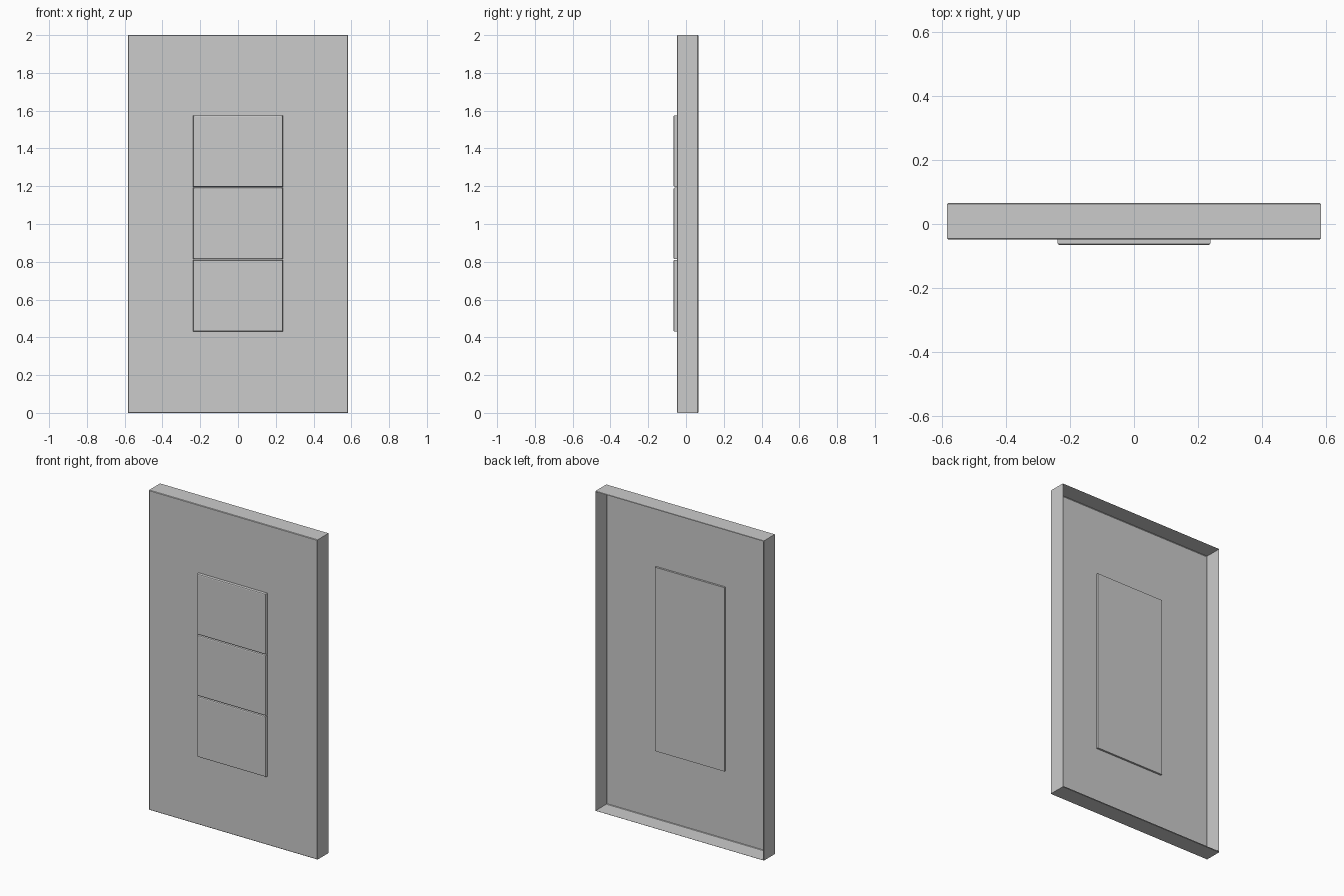
import bpy, bmesh

if "Cube" in bpy.data.objects:
    bpy.data.objects.remove(bpy.data.objects["Cube"])


def shell(name, cx, cz, width, height, rings):
    """Rectangular tray: rings of (y, inset); the first ring is capped, the last left open."""
    bm = bmesh.new()
    loops = []
    for y, inset in rings:
        hw, hh = width / 2 - inset, height / 2 - inset
        loops.append([bm.verts.new((cx + sx * hw, y, cz + sz * hh))
                      for sx, sz in ((-1, -1), (1, -1), (1, 1), (-1, 1))])
    bm.faces.new(loops[0])
    for a, b in zip(loops, loops[1:]):
        for i in range(4):
            j = (i + 1) % 4
            bm.faces.new((a[i], b[i], b[j], a[j]))
    bmesh.ops.recalc_face_normals(bm, faces=bm.faces[:])
    # The capped face must point away from the open side
    bm.faces.ensure_lookup_table()
    outward = rings[0][0] - rings[-1][0]
    if bm.faces[0].normal.y * outward < 0:
        bmesh.ops.reverse_faces(bm, faces=bm.faces[:])
    mesh = bpy.data.meshes.new(name)
    bm.to_mesh(mesh)
    bm.free()
    obj = bpy.data.objects.new(name, mesh)
    bpy.context.collection.objects.link(obj)
    return obj


FRONT = -0.048   # face of the wall plate
BACK = 0.066     # open rear rim

# Thin wall plate, hollow and open at the back
shell("wall_plate", 0, 1.0, 1.166, 2.0,
      [(FRONT, 0.003), (FRONT + 0.003, 0), (BACK - 0.004, 0), (BACK, 0.003)])

# Three rocker buttons with softened front edges
for i in range(3):
    shell(f"button_{i + 1}", 0, 0.62 + i * 0.383, 0.476, 0.379,
          [(-0.066, 0.006), (-0.064, 0.002), (-0.060, 0), (FRONT, 0)])

# Single backing panel behind the buttons, standing slightly proud inside the plate
shell("button_backing", 0, 1.003, 0.48, 1.15, [(-0.036, 0), (FRONT, 0)])
